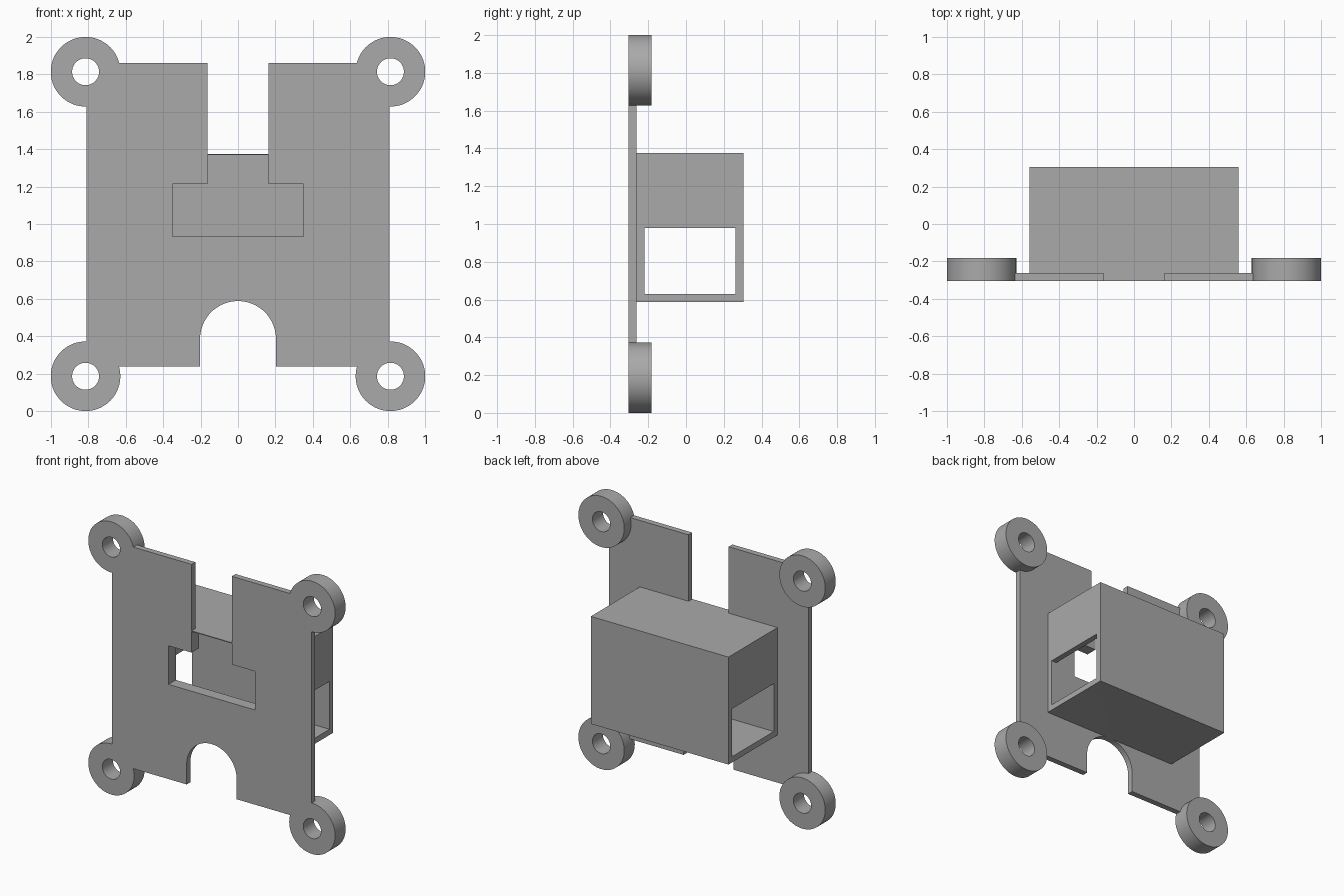
import bpy, bmesh, math

cube = bpy.data.objects.get("Cube")
if cube:
    bpy.data.objects.remove(cube, do_unlink=True)

grey = bpy.data.materials.new("plain grey")
grey.use_nodes = True
colour = (0.4, 0.4, 0.4, 1)
grey.diffuse_color = colour
grey.node_tree.nodes["Principled BSDF"].inputs["Base Color"].default_value = colour

FRONT, BACK = -0.305, 0.305
WALL = 0.042
PLATE_BACK = -0.262
HALF_W, BOTTOM, TOP = 0.81, 0.238, 1.862
SLOT = 0.163
ROOF, FLOOR = 1.375, 0.587


def extrude(name, outline, y0, y1):
    """Solid from an x-z outline, pushed along y."""
    bm = bmesh.new()
    face = bm.faces.new([bm.verts.new((x, y0, z)) for x, z in outline])
    new = bmesh.ops.extrude_face_region(bm, geom=[face])["geom"]
    verts = [v for v in new if isinstance(v, bmesh.types.BMVert)]
    bmesh.ops.translate(bm, verts=verts, vec=(0, y1 - y0, 0))
    bmesh.ops.recalc_face_normals(bm, faces=bm.faces)
    mesh = bpy.data.meshes.new(name)
    bm.to_mesh(mesh)
    bm.free()
    mesh.materials.append(grey)
    obj = bpy.data.objects.new(name, mesh)
    bpy.context.collection.objects.link(obj)
    return obj


def block(name, half, y0, y1, z0, z1):
    return extrude(name, [(-half, z0), (half, z0), (half, z1), (-half, z1)], y0, y1)


def arc(cx, cz, r, start, end, steps):
    angles = [start + (end - start) * i / steps for i in range(steps + 1)]
    return [(cx + r * math.cos(a), cz + r * math.sin(a)) for a in angles]


def disc(name, cx, cz, r, y0, y1):
    return extrude(name, arc(cx, cz, r, 0, math.tau, 72)[:-1], y0, y1)


def combine(target, other, operation):
    """Apply a boolean, then discard the tool object."""
    mod = target.modifiers.new(operation, "BOOLEAN")
    mod.operation, mod.solver, mod.object = operation, "EXACT", other
    bpy.context.view_layer.objects.active = target
    bpy.ops.object.modifier_apply(modifier=mod.name)
    bpy.data.objects.remove(other, do_unlink=True)


# Flat plate with a cable arch below and an open slot above
outline = [(-HALF_W, BOTTOM)]
outline += arc(0, 0.385, 0.203, math.pi, 0, 40)
outline.insert(1, (-0.203, BOTTOM))
outline += [(0.203, BOTTOM), (HALF_W, BOTTOM), (HALF_W, TOP), (SLOT, TOP),
            (SLOT, ROOF), (-SLOT, ROOF), (-SLOT, TOP), (-HALF_W, TOP)]
bracket = extrude("mounting_bracket", outline, FRONT, PLATE_BACK)

# Housing behind the plate
combine(bracket, block("housing", 0.558, -0.28, BACK, FLOOR, ROOF), "UNION")

# Corner mounting rings
corners = [(x, z) for x in (-0.815, 0.815) for z in (0.186, 1.814)]
for x, z in corners:
    combine(bracket, disc("ring", x, z, 0.186, FRONT, -0.183), "UNION")
for x, z in corners:
    combine(bracket, disc("ring_hole", x, z, 0.072, -0.5, 0), "DIFFERENCE")

# Hollow interior, side openings, front window and slot under the thin roof
inner_front, inner_back = PLATE_BACK + WALL, BACK - WALL
cuts = [
    block("cavity", 0.516, inner_front, inner_back, FLOOR + WALL, ROOF - 0.006),
    block("side_openings", 0.7, inner_front, inner_back, FLOOR + WALL, 0.98),
    block("window", 0.35, -0.5, -0.1, 0.932, 1.215),
    block("slot", SLOT, -0.5, -0.1, 1.1, ROOF - 0.006),
]
for cut in cuts:
    combine(bracket, cut, "DIFFERENCE")

# Smooth the round surfaces, keep the edges sharp
bpy.ops.object.select_all(action="DESELECT")
bracket.select_set(True)
bpy.context.view_layer.objects.active = bracket
bpy.ops.object.shade_smooth_by_angle(angle=math.radians(30))
